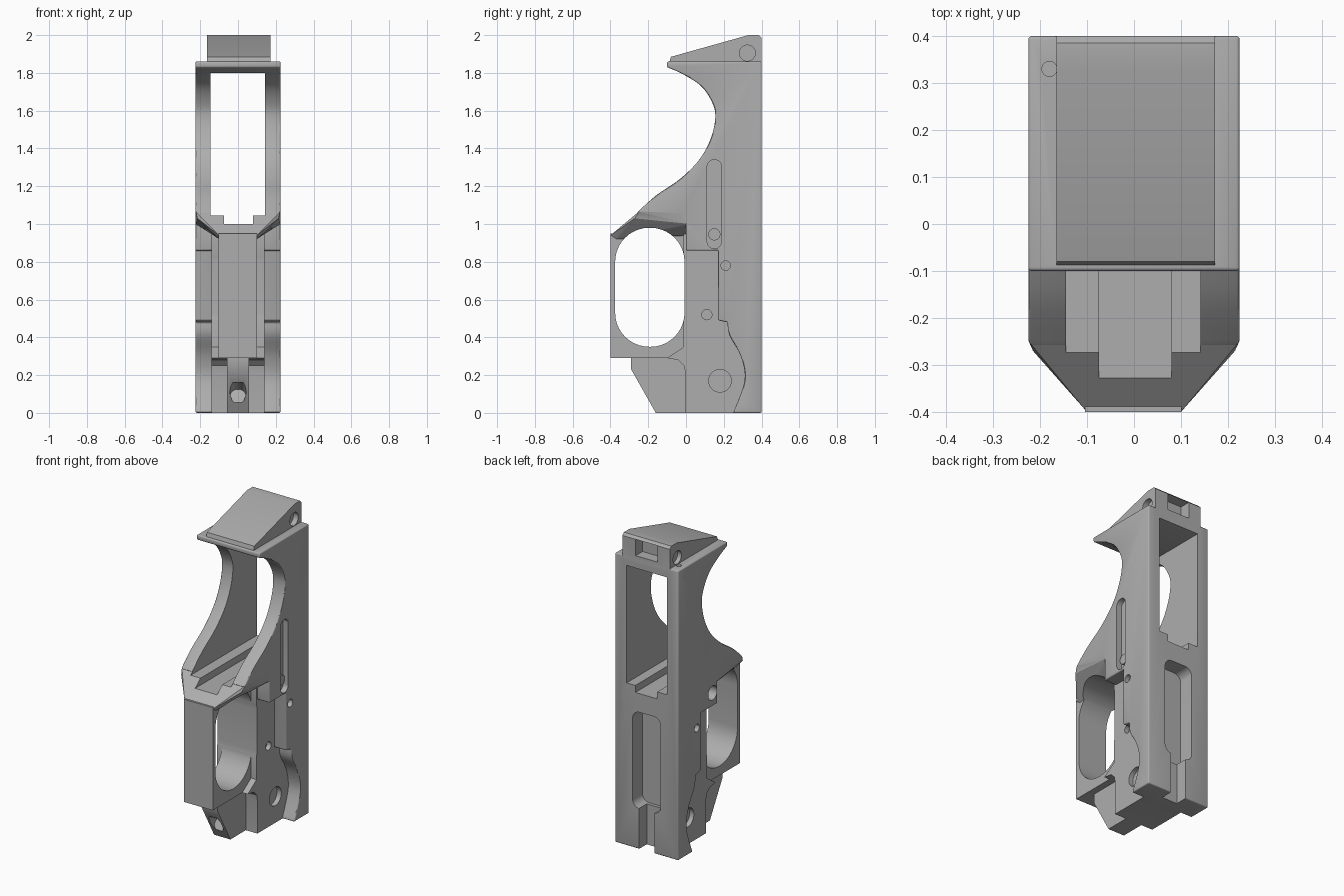
import bpy, bmesh, math
from mathutils import Matrix, Vector

cube = bpy.data.objects.get("Cube")
if cube:
    bpy.data.objects.remove(cube, do_unlink=True)

grey = bpy.data.materials.new("plain_grey")
grey.use_nodes = True
colour = (0.42, 0.42, 0.42, 1)
grey.diffuse_color = colour
grey.node_tree.nodes["Principled BSDF"].inputs["Base Color"].default_value = colour


def finish(name, bm):
    bmesh.ops.recalc_face_normals(bm, faces=bm.faces)
    mesh = bpy.data.meshes.new(name)
    bm.to_mesh(mesh)
    bm.free()
    mesh.materials.append(grey)
    obj = bpy.data.objects.new(name, mesh)
    bpy.context.collection.objects.link(obj)
    return obj


def side_prism(name, outline, x0, x1):
    """Extrude a (y, z) outline across x."""
    bm = bmesh.new()
    face = bm.faces.new([bm.verts.new((x0, y, z)) for y, z in outline])
    out = bmesh.ops.extrude_face_region(bm, geom=[face])
    moved = [v for v in out["geom"] if isinstance(v, bmesh.types.BMVert)]
    bmesh.ops.translate(bm, vec=(x1 - x0, 0, 0), verts=moved)
    return finish(name, bm)


def box(name, x0, x1, y0, y1, z0, z1):
    return side_prism(name, [(y0, z0), (y1, z0), (y1, z1), (y0, z1)], x0, x1)


def rounded(y0, y1, z0, z1, r, steps=10):
    pts = []
    for k, (y, z) in enumerate([(y1 - r, z1 - r), (y0 + r, z1 - r),
                                (y0 + r, z0 + r), (y1 - r, z0 + r)]):
        for i in range(steps + 1):
            a = math.pi / 2 * (k + i / steps)
            pts.append((y + r * math.cos(a), z + r * math.sin(a)))
    return pts


def rod(name, centre, axis, radius, depth):
    bm = bmesh.new()
    turn = Vector(axis).to_track_quat('Z', 'Y').to_matrix().to_4x4()
    bmesh.ops.create_cone(bm, cap_ends=True, segments=32, radius1=radius, radius2=radius,
                          depth=depth, matrix=Matrix.Translation(centre) @ turn)
    return finish(name, bm)


def apply(obj, kind, **settings):
    mod = obj.modifiers.new(kind, kind)
    for key, value in settings.items():
        setattr(mod, key, value)
    bpy.context.view_layer.objects.active = obj
    bpy.ops.object.modifier_apply(modifier=mod.name)


def combine(obj, other, operation):
    apply(obj, 'BOOLEAN', object=other, operation=operation, solver='EXACT')
    bpy.data.objects.remove(other, do_unlink=True)


def spline(pts, steps=5):
    """Smooth curve through a few points."""
    p = [Vector(q) for q in [pts[0]] + pts + [pts[-1]]]
    out = []
    for a, b, c, d in zip(p, p[1:], p[2:], p[3:]):
        for i in range(steps):
            t = i / steps
            out.append(tuple(0.5 * (2 * b + (c - a) * t + (2 * a - 5 * b + 4 * c - d) * t ** 2
                                    + (3 * b - a - 3 * c + d) * t ** 3)))
    return out + [pts[-1]]


# Wide outer shell: scooped front, rear rails with curved lower edge
scoop = spline([(-0.10, 1.83), (-0.02, 1.795), (0.08, 1.73), (0.14, 1.64), (0.155, 1.56),
                (0.13, 1.45), (0.07, 1.34), (-0.03, 1.24), (-0.16, 1.15), (-0.26, 1.06)])
lower = spline([(0.22, 0.48), (0.23, 0.41), (0.29, 0.3), (0.31, 0.17), (0.25, 0)])
shell = [(0.4, 0), (0.4, 1.86), (-0.10, 1.86)] + scoop + [
    (-0.03, 1.05), (0, 1.0), (0, 0.86), (0.17, 0.86), (0.17, 0.49)] + lower
body = side_prism("frame_body", shell, -0.225, 0.225)
apply(body, 'BEVEL', width=0.018, segments=3, limit_method='ANGLE', angle_limit=math.radians(50))

# Tapered collar under the front of the shell
bm = bmesh.new()
for x, y, z in [(0.224, 0.02, 1.07), (0.224, -0.25, 1.065), (0.224, 0.02, 1.0), (0.215, -0.27, 1.03),
                (0.15, -0.34, 0.985), (0.10, -0.4, 0.94), (0.10, -0.37, 0.92), (0.13, 0.02, 0.94)]:
    for s in (-1, 1):
        bm.verts.new((s * x, y, z))
hull = bmesh.ops.convex_hull(bm, input=bm.verts)
loose = [v for v in bm.verts if not v.link_faces]
bmesh.ops.delete(bm, geom=loose, context='VERTS')
combine(body, finish("collar", bm), 'UNION')

# Narrow core, loop, sloping foot and top wedge
core = [(0.39, 0), (0.39, 1.02), (-0.012, 1.02), (-0.012, 0.35), (-0.10, 0.29),
        (-0.04, 0.28), (-0.01, 0.25), (-0.003, 0.21), (-0.003, 0)]
combine(body, side_prism("core", core, -0.14, 0.14), 'UNION')
loop = [(0.05, 0.29), (0.05, 0.95), (-0.4, 0.95), (-0.4, 0.29)]
combine(body, side_prism("loop", loop, -0.104, 0.101), 'UNION')
foot = [(0.05, 0), (0.05, 0.3), (-0.29, 0.3), (-0.29, 0.23), (-0.16, 0)]
combine(body, side_prism("foot", foot, -0.058, 0.058), 'UNION')
wedge = [(0.4, 1.83), (0.4, 1.985), (0.385, 2), (0.33, 2), (-0.08, 1.885), (-0.09, 1.85), (0, 1.83)]
combine(body, side_prism("wedge", wedge, -0.165, 0.172), 'UNION')

# Openings and shallow recesses
cutters = [
    side_prism("loop_opening", rounded(-0.375, -0.008, 0.35, 0.98, 0.18), -0.3, 0.3),
    box("window", -0.145, 0.142, -0.6, 0.6, 1.045, 1.8),
    box("window_step", -0.075, 0.08, -0.6, 0.6, 1.0, 1.1),
    side_prism("side_slot", rounded(0.112, 0.188, 0.87, 1.34, 0.037), 0.19, 0.3),
    box("rear_slot", -0.055, 0.055, 0.32, 0.6, -0.1, 0.4),
    box("wedge_recess", -0.078, 0.078, 0.33, 0.6, 1.88, 1.985),
    rod("foot_dimple", (0, -0.22, 0.11), (0, -1, 0.5), 0.042, 0.1),
    rod("shoulder_dimple", (-0.18, 0.33, 1.87), (0, 0, 1), 0.016, 0.06),
    rod("left_dimple", (-0.2, 0.05, 0.945), (1, 0, 0), 0.045, 0.08),
]
# Rear recess with rounded corners
recess = side_prism("rear_recess", rounded(-0.1, 0.1, 0.26, 0.88, 0.05), 0.3, 0.6)
recess.data.transform(Matrix(((0, 1, 0, 0), (1, 0, 0, 0), (0, 0, 1, 0), (0, 0, 0, 1))))
recess.data.flip_normals()
cutters.append(recess)

# Blind round dimples on both sides
for y, z, r, x in [(0.325, 1.905, 0.042, 0.168), (0.21, 0.78, 0.025, 0.225),
                   (0.11, 0.52, 0.027, 0.14), (0.18, 0.17, 0.06, 0.14)]:
    for s in (-1, 1):
        cutters.append(rod("side_dimple", (s * x, y, z), (1, 0, 0), r, 0.06))
for cutter in cutters:
    combine(body, cutter, 'DIFFERENCE')

# Round button in the side slot
button = rod("slot_button", (0.19, 0.15, 0.945), (1, 0, 0), 0.032, 0.03)

for obj in (body, button):
    bpy.ops.object.select_all(action='DESELECT')
    obj.select_set(True)
    bpy.context.view_layer.objects.active = obj
    bpy.ops.object.shade_smooth_by_angle(angle=math.radians(30))
